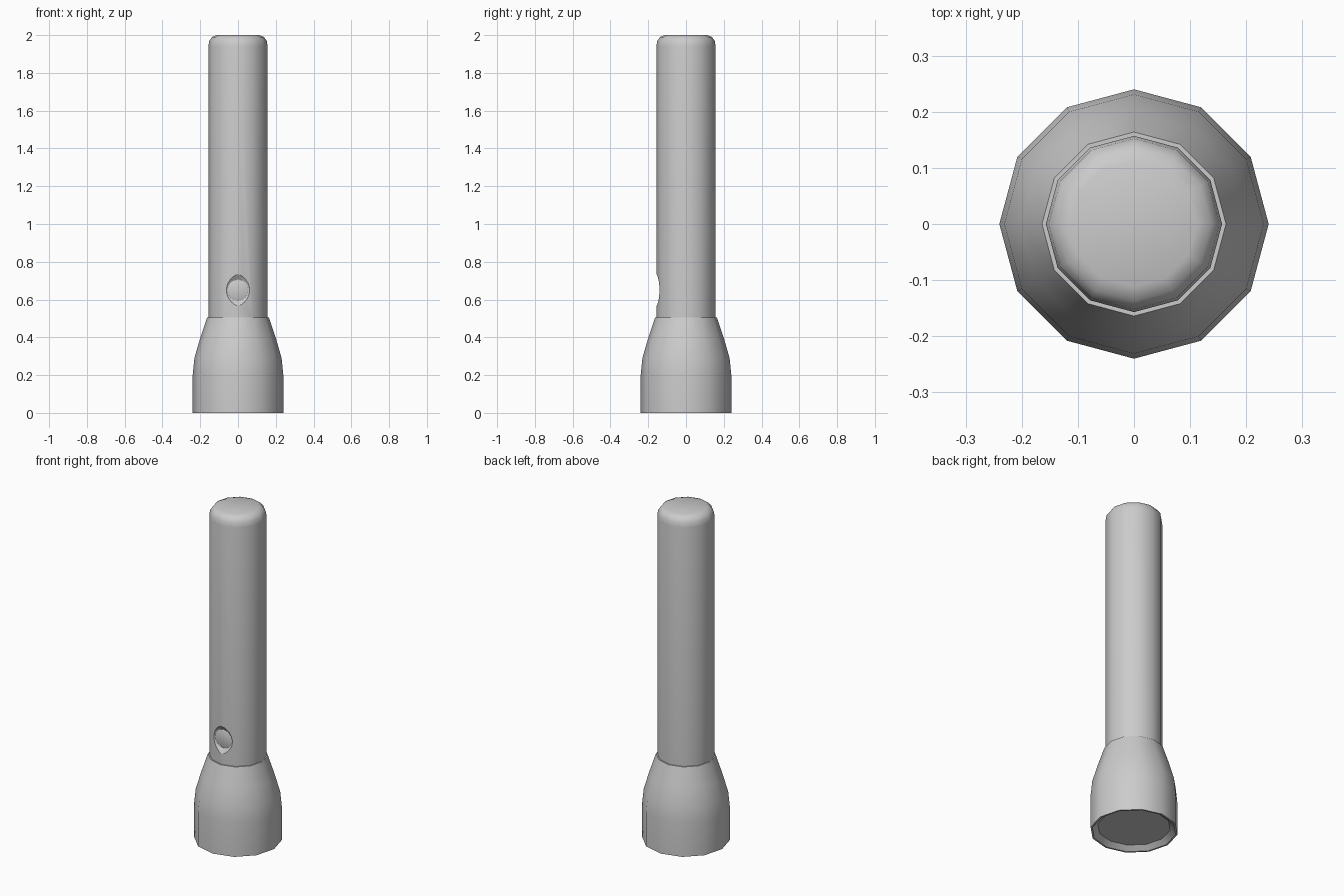
import bpy, bmesh
from math import cos, sin, pi, radians

if "Cube" in bpy.data.objects:
    bpy.data.objects.remove(bpy.data.objects["Cube"])

SIDES = 12


def lathe(name, profile, sides=SIDES):
    """Revolve (radius, z) points round z; a zero radius closes the end."""
    bm = bmesh.new()
    rings = []
    for r, z in profile:
        if r == 0:
            rings.append([bm.verts.new((0, 0, z))] * sides)
        else:
            rings.append([bm.verts.new((r * cos(2 * pi * i / sides),
                                        r * sin(2 * pi * i / sides), z))
                          for i in range(sides)])
    for a, b in zip(rings, rings[1:]):
        for i in range(sides):
            j = (i + 1) % sides
            bm.faces.new(list(dict.fromkeys([a[i], a[j], b[j], b[i]])))
    bmesh.ops.recalc_face_normals(bm, faces=bm.faces)
    mesh = bpy.data.meshes.new(name)
    bm.to_mesh(mesh)
    bm.free()
    ob = bpy.data.objects.new(name, mesh)
    bpy.context.collection.objects.link(ob)
    return ob


def activate(ob):
    bpy.ops.object.select_all(action='DESELECT')
    ob.select_set(True)
    bpy.context.view_layer.objects.active = ob


def smooth(ob, angle=40):
    activate(ob)
    bpy.ops.object.shade_smooth_by_angle(angle=radians(angle))


# Flared lamp head with a bevelled rim and recessed lens
head = lathe("lamp_head", [
    (0, 0.025), (0.2, 0.025), (0.23, 0), (0.24, 0), (0.24, 0.2),
    (0.231, 0.29), (0.202, 0.39), (0.164, 0.505), (0.156, 0.505)])
smooth(head)

# Handle tube with a rounded end
handle = lathe("handle", [
    (0, 0.5), (0.157, 0.5), (0.157, 1.94), (0.152, 1.97),
    (0.137, 1.99), (0.112, 2.0), (0, 2.0)])

# Conical dish cut into the front of the handle for the switch
cutter = lathe("switch_cutter", [
    (0, 0.137), (0.056, 0.137), (0.1505, 0.2), (0, 0.2)], 24)
cutter.rotation_euler.x = pi / 2
cutter.location.z = 0.65
cutter.hide_render = True
activate(handle)
cut = handle.modifiers.new("switch_dish", 'BOOLEAN')
cut.operation = 'DIFFERENCE'
cut.solver = 'EXACT'
cut.object = cutter
bpy.ops.object.modifier_apply(modifier=cut.name)
bpy.data.objects.remove(cutter)
smooth(handle, 32)

# Round push switch at the bottom of the dish
switch = lathe("switch_button", [
    (0, 0.139), (0.05, 0.139), (0.054, 0.137)], 24)
switch.rotation_euler.x = pi / 2
switch.location.z = 0.65
smooth(switch)
